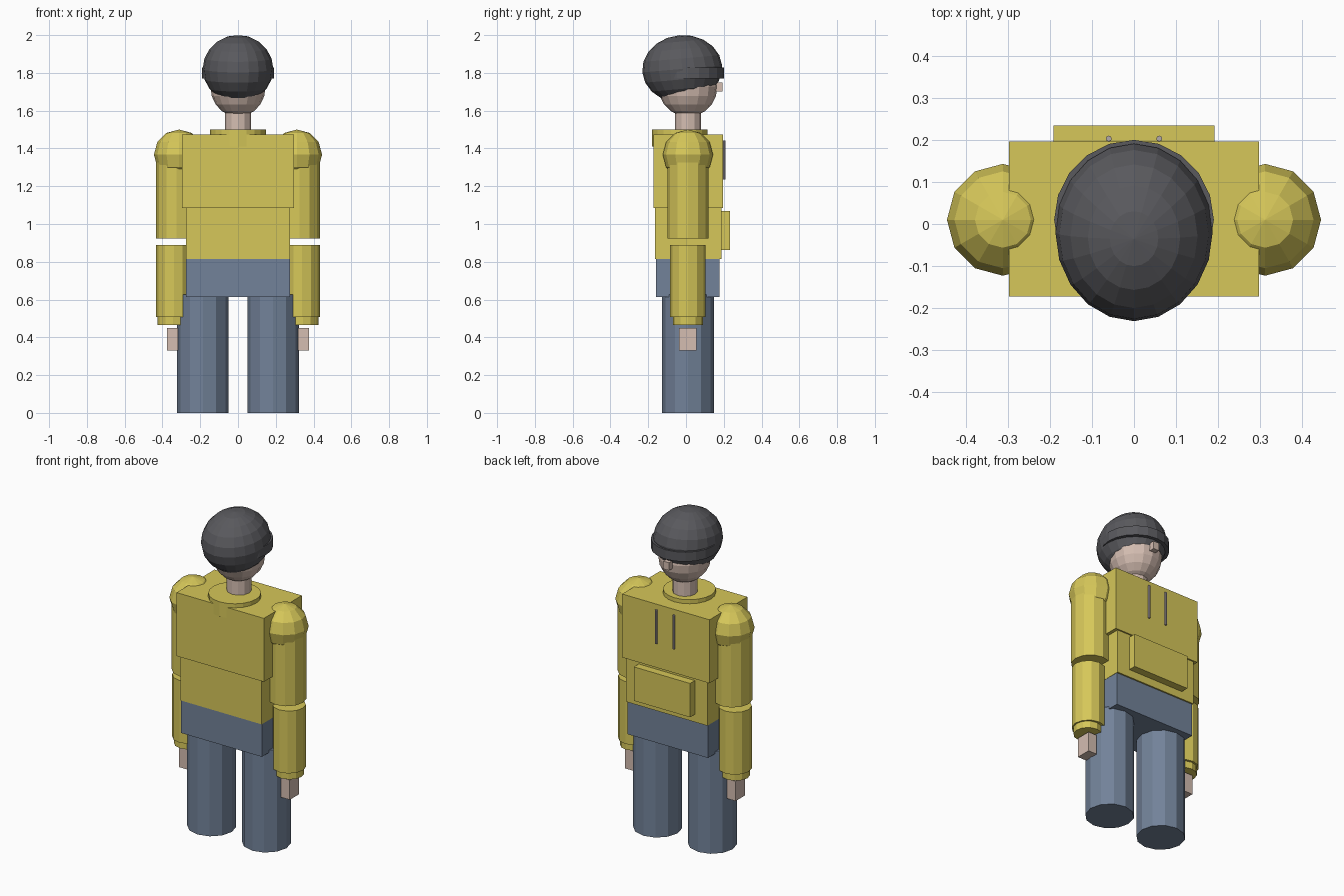
import bpy
import math

default = bpy.data.objects.get("Cube")
if default:
    bpy.data.objects.remove(default, do_unlink=True)


def make_material(name, rgb):
    mat = bpy.data.materials.new(name)
    mat.use_nodes = True
    color = (*rgb, 1.0)
    mat.diffuse_color = color
    shader = mat.node_tree.nodes["Principled BSDF"]
    shader.inputs["Base Color"].default_value = color
    shader.inputs["Roughness"].default_value = 0.8
    return mat


YELLOW = make_material("mustard cloth", (0.67, 0.57, 0.10))
DENIM = make_material("blue denim", (0.17, 0.225, 0.32))
CHARCOAL = make_material("charcoal knit", (0.10, 0.10, 0.11))
SKIN = make_material("skin", (0.66, 0.51, 0.44))
CORD = make_material("pale cord", (0.45, 0.40, 0.41))


def finish(name, mat):
    obj = bpy.context.object
    obj.name = name
    obj.data.materials.append(mat)
    bpy.ops.object.shade_flat()
    return obj


def box(name, mat, x, y, z):
    """Box from (low, high) ranges on each axis."""
    ranges = (x, y, z)
    bpy.ops.mesh.primitive_cube_add(size=1, location=[(a + b) / 2 for a, b in ranges])
    bpy.context.object.scale = [b - a for a, b in ranges]
    return finish(name, mat)


def tube(name, mat, x, y, radius, low, high, sides=12):
    """Upright cylinder between two heights."""
    bpy.ops.mesh.primitive_cylinder_add(vertices=sides, radius=radius, depth=high - low,
                                        location=(x, y, (low + high) / 2))
    return finish(name, mat)


def ball(name, mat, center, radii, segments, rings, tilt=0):
    bpy.ops.mesh.primitive_uv_sphere_add(segments=segments, ring_count=rings, radius=1,
                                         location=center, rotation=(math.radians(tilt), 0, 0))
    bpy.context.object.scale = radii
    return finish(name, mat)


AXIS_Y = 0.01  # shared depth of limbs, neck and head

# Jacket body and hips
box("chest", YELLOW, (-0.297, 0.297), (-0.173, 0.196), (1.085, 1.475))
box("waist", YELLOW, (-0.276, 0.276), (-0.165, 0.187), (0.815, 1.085))
box("hips", DENIM, (-0.274, 0.274), (-0.16, 0.178), (0.613, 0.815))
box("pouch_pocket", YELLOW, (-0.191, 0.191), (0.18, 0.234), (0.862, 1.07))
tube("collar", YELLOW, 0, -0.033, 0.147, 1.41, 1.5, 20)

# Limbs on both sides
for side, label in ((1, "left"), (-1, "right")):
    tube(f"{label}_leg", DENIM, side * 0.186, AXIS_Y, 0.137, 0, 0.627)
    ball(f"{label}_shoulder", YELLOW, (side * 0.312, AXIS_Y, 1.367), (0.133,) * 3, 12, 6)
    tube(f"{label}_upper_arm", YELLOW, side * 0.325, AXIS_Y, 0.109, 0.923, 1.367)
    tube(f"{label}_forearm", YELLOW, side * 0.34, AXIS_Y, 0.094, 0.507, 0.89)
    tube(f"{label}_cuff", YELLOW, side * 0.345, AXIS_Y, 0.08, 0.465, 0.52)
    hand_x = sorted((side * 0.318, side * 0.377))
    box(f"{label}_hand", SKIN, hand_x, (-0.036, 0.056), (0.329, 0.45))
    tube(f"{label}_drawstring", CORD, side * 0.06, 0.203, 0.007, 1.236, 1.443, 8)

# Head and knitted hat
tube("neck", SKIN, 0, AXIS_Y, 0.069, 1.42, 1.62)
ball("head", SKIN, (0, AXIS_Y, 1.725), (0.146, 0.156, 0.157), 16, 10)
box("nose", SKIN, (-0.02, 0.02), (0.14, 0.193), (1.702, 1.75))
ball("hat", CHARCOAL, (0, -0.02, 1.821), (0.187, 0.212, 0.179), 20, 10, 5)
tube("hat_band", CHARCOAL, 0, AXIS_Y, 0.19, 1.77, 1.828, 20)
